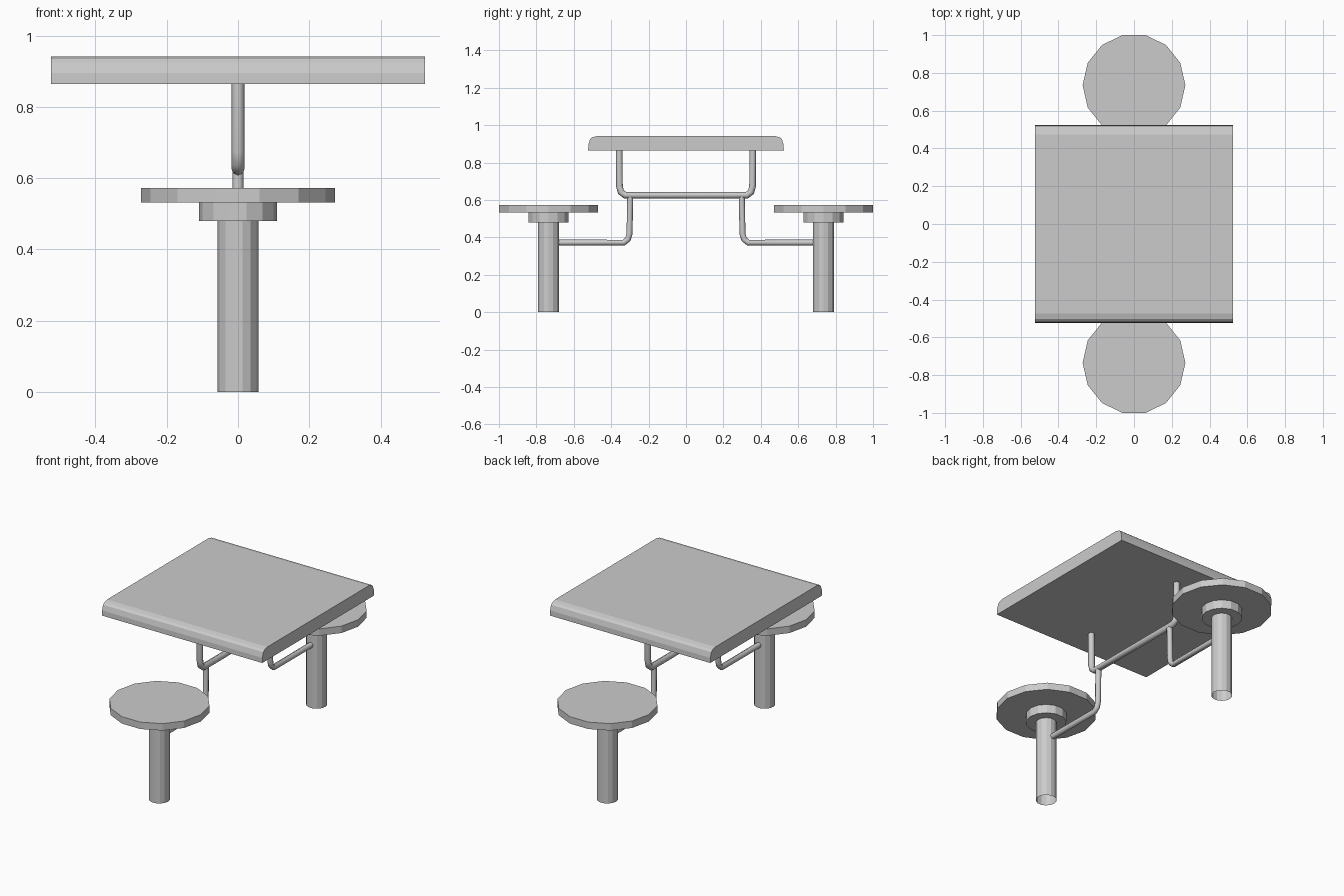
import bpy, bmesh, math

if "Cube" in bpy.data.objects:
    bpy.data.objects.remove(bpy.data.objects["Cube"])


def disc(name, radius, z0, z1, y, caps=True):
    """14-sided upright cylinder; caps=False leaves both ends open."""
    bpy.ops.mesh.primitive_cylinder_add(
        vertices=14, radius=radius, depth=z1 - z0,
        end_fill_type='NGON' if caps else 'NOTHING',
        location=(0, y, (z0 + z1) / 2), rotation=(0, 0, math.pi / 2))
    bpy.context.object.name = name


def pipe(name, path, radius):
    """Round tube along a (y, z) path in the x = 0 plane."""
    curve = bpy.data.curves.new(name, 'CURVE')
    curve.dimensions = '3D'
    curve.bevel_depth = radius
    curve.bevel_resolution = 2
    spline = curve.splines.new('POLY')
    spline.points.add(len(path) - 1)
    for point, (y, z) in zip(spline.points, path):
        point.co = (0, y, z, 1)
    ob = bpy.data.objects.new(name, curve)
    bpy.context.collection.objects.link(ob)
    bpy.ops.object.select_all(action='DESELECT')
    ob.select_set(True)
    bpy.context.view_layer.objects.active = ob
    bpy.ops.object.convert(target='MESH')
    bpy.ops.object.shade_smooth_by_angle(angle=math.radians(50))


# Table top: half profile mirrored, extruded along x
half = [(0.523, 0.865), (0.522, 0.895), (0.513, 0.925), (0.502, 0.935), (0.475, 0.942)]
profile = half + [(-y, z) for y, z in reversed(half)]
bm = bmesh.new()
face = bm.faces.new([bm.verts.new((-0.525, y, z)) for y, z in profile])
ext = bmesh.ops.extrude_face_region(bm, geom=[face], use_keep_orig=True)
bmesh.ops.translate(bm, vec=(1.05, 0, 0),
                    verts=[v for v in ext['geom'] if isinstance(v, bmesh.types.BMVert)])
bmesh.ops.recalc_face_normals(bm, faces=bm.faces)
mesh = bpy.data.meshes.new("table_top")
bm.to_mesh(mesh)
bm.free()
bpy.context.collection.objects.link(bpy.data.objects.new("table_top", mesh))

# U-shaped support under the table
u_half = [(0.357, 0.87), (0.356, 0.675), (0.348, 0.642), (0.325, 0.625)]
pipe("table_support", u_half + [(-y, z) for y, z in reversed(u_half)], 0.018)

# Stools and linking arms on both sides
for side, s in (("front", -1), ("back", 1)):
    y = s * 0.735
    disc(side + "_seat", 0.272, 0.532, 0.573, y)
    disc(side + "_collar", 0.11, 0.48, 0.533, y)
    disc(side + "_post", 0.057, 0.0, 0.482, y, caps=False)
    arm = [(0.298, 0.625), (0.302, 0.42), (0.310, 0.39), (0.332, 0.372), (0.69, 0.372)]
    pipe(side + "_arm", [(s * a, z) for a, z in arm], 0.016)
